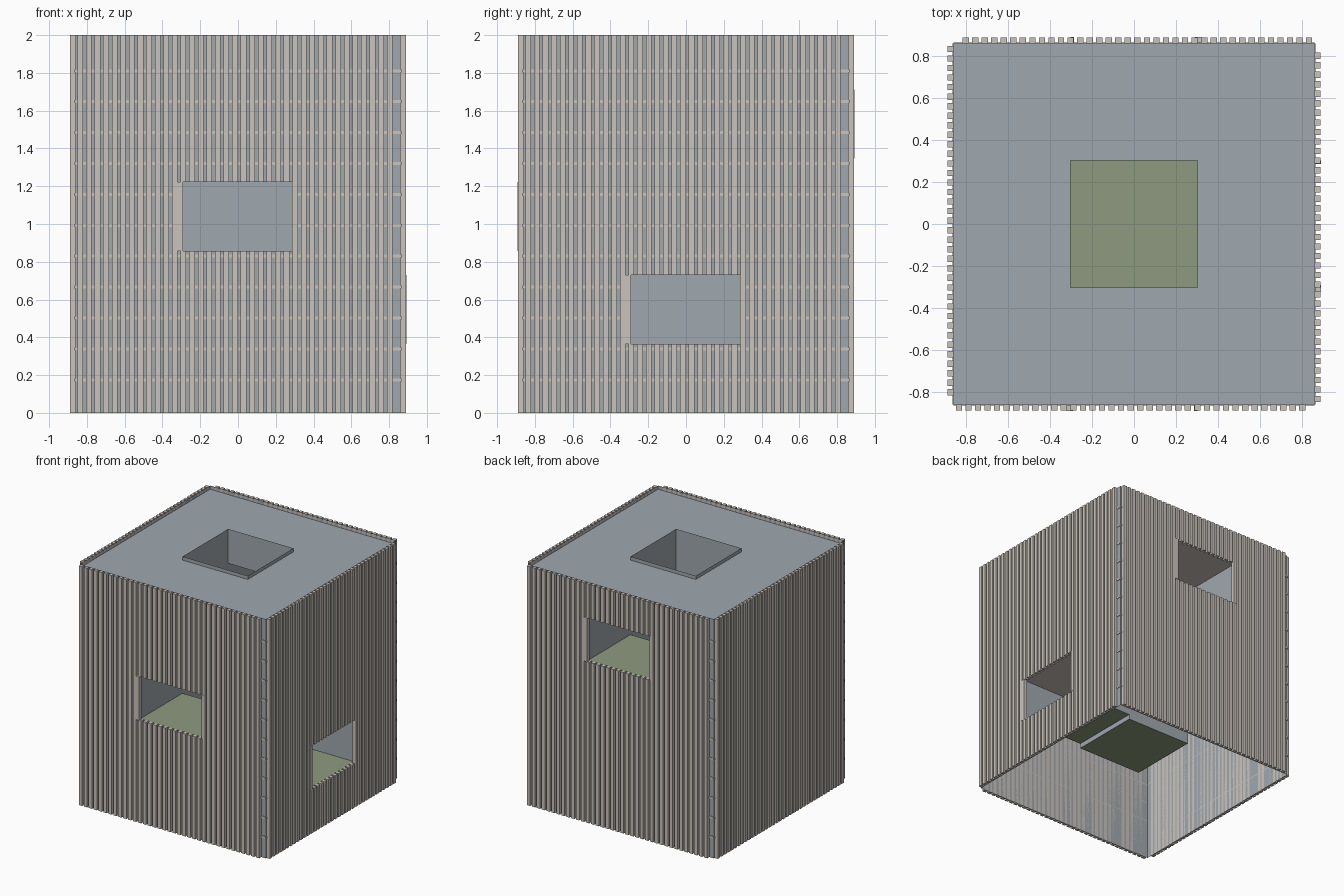
import bpy, bmesh
from mathutils import Matrix, Vector
from math import radians

old = bpy.data.objects.get("Cube")
if old:
    bpy.data.objects.remove(old)


def material(name, rgb):
    m = bpy.data.materials.new(name)
    m.use_nodes = True
    m.diffuse_color = (*rgb, 1)
    bsdf = m.node_tree.nodes["Principled BSDF"]
    bsdf.inputs["Base Color"].default_value = (*rgb, 1)
    bsdf.inputs["Roughness"].default_value = 0.8
    return m


GREY = material("blue grey wall", (0.352, 0.397, 0.429))
CREAM = material("pale timber", (0.597, 0.552, 0.503))
GREEN = material("moss green floor", (0.27, 0.323, 0.209))

HALF = 0.86       # half width of the shell
SHAFT = 0.302     # half width of the central shaft and the rooms
TOP, ROOF = 2.0, 1.97
BASE = 0.325      # shaft floor
RISE = 0.365      # window height
SILLS = [0.857, 0.366, 1.347, None]   # front, +x side, back, -x side
NAMES = ["front", "left", "back", "right"]


def turn(side):
    return Matrix.Rotation(radians(90 * side), 4, 'Z')


def make(name, bm, mat):
    me = bpy.data.meshes.new(name)
    bm.to_mesh(me)
    bm.free()
    me.materials.append(mat)
    ob = bpy.data.objects.new(name, me)
    bpy.context.collection.objects.link(ob)
    return ob


def quad(bm, points, side=0):
    rot = turn(side)
    bm.faces.new([bm.verts.new(rot @ Vector(p)) for p in points])


def upright(bm, side, u0, u1, z0, z1, depth):
    """Vertical sheet facing outwards on one side."""
    quad(bm, [(u0, -depth, z0), (u1, -depth, z0),
              (u1, -depth, z1), (u0, -depth, z1)], side)


def level(bm, side, u0, u1, d0, d1, z):
    """Horizontal sheet between two depths on one side."""
    quad(bm, [(u0, -d1, z), (u1, -d1, z), (u1, -d0, z), (u0, -d0, z)], side)


def block(bm, side, u0, u1, d0, d1, z0, z1):
    """Box given in the frame of one side."""
    m = (turn(side)
         @ Matrix.Translation(((u0 + u1) / 2, -(d0 + d1) / 2, (z0 + z1) / 2))
         @ Matrix.Diagonal((u1 - u0, d1 - d0, z1 - z0, 1)))
    bmesh.ops.create_cube(bm, size=1, matrix=m)


# Outer shell, room sides and shaft walls
shell, shaft, floors, ceilings = (bmesh.new() for _ in range(4))
for side, sill in enumerate(SILLS):
    if sill is None:
        upright(shell, side, -HALF, HALF, 0, TOP, HALF)
        upright(shaft, side, -SHAFT, SHAFT, BASE, TOP, SHAFT)
    else:
        head = sill + RISE
        upright(shell, side, -HALF, HALF, 0, sill, HALF)
        upright(shell, side, -HALF, HALF, head, TOP, HALF)
        upright(shell, side, -HALF, -SHAFT, sill, head, HALF)
        upright(shell, side, SHAFT, HALF, sill, head, HALF)
        upright(shaft, side, -SHAFT, SHAFT, BASE, sill, SHAFT)
        upright(shaft, side, -SHAFT, SHAFT, head, TOP, SHAFT)
        for u in (-SHAFT, SHAFT):
            quad(shaft, [(u, -HALF, sill), (u, -SHAFT, sill),
                         (u, -SHAFT, head), (u, -HALF, head)], side)
        level(floors, side, -SHAFT, SHAFT, SHAFT, HALF, sill)
        level(ceilings, side, -SHAFT, SHAFT, SHAFT, HALF, head)
    # One arm of the roof ring per side
    level(shell, side, -HALF, SHAFT, SHAFT, HALF, ROOF)
level(floors, 0, -SHAFT, SHAFT, -SHAFT, SHAFT, BASE)
make("outer_shell", shell, GREY)
make("shaft_and_room_walls", shaft, GREY)
make("room_floors", floors, GREEN)
make("room_ceilings", ceilings, CREAM)

# Slat cladding, horizontal battens and window jambs
COUNT, FIRST, PITCH, WIDTH = 37, -0.835, 0.0455, 0.03
INNER, OUTER = HALF, 0.889
for side, sill in enumerate(SILLS):
    slats, battens = bmesh.new(), bmesh.new()
    for k in range(COUNT):
        u = FIRST + k * PITCH
        spans = [(0, TOP)]
        if sill is not None and abs(u) < SHAFT - 0.005:
            spans = [(0, sill), (sill + RISE, TOP)]
        for z0, z1 in spans:
            block(slats, side, u - WIDTH / 2, u + WIDTH / 2, INNER, OUTER, z0, z1)
    for k in range(11):
        z = 0.175 + k * 0.1636
        runs = [(-HALF, HALF)]
        if sill is not None and sill < z < sill + RISE:
            runs = [(-HALF, -SHAFT), (SHAFT, HALF)]
        for u0, u1 in runs:
            block(battens, side, u0, u1, HALF, HALF + 0.005, z - 0.008, z + 0.008)
    make(NAMES[side] + "_slats", slats, CREAM)
    make(NAMES[side] + "_battens", battens, CREAM)
    if sill is not None:
        jambs = bmesh.new()
        block(jambs, side, -0.322, -0.29, HALF, OUTER + 0.002, sill, sill + RISE)
        block(jambs, side, 0.286, 0.304, HALF, OUTER + 0.002, sill, sill + RISE)
        make(NAMES[side] + "_window_jambs", jambs, CREAM)
